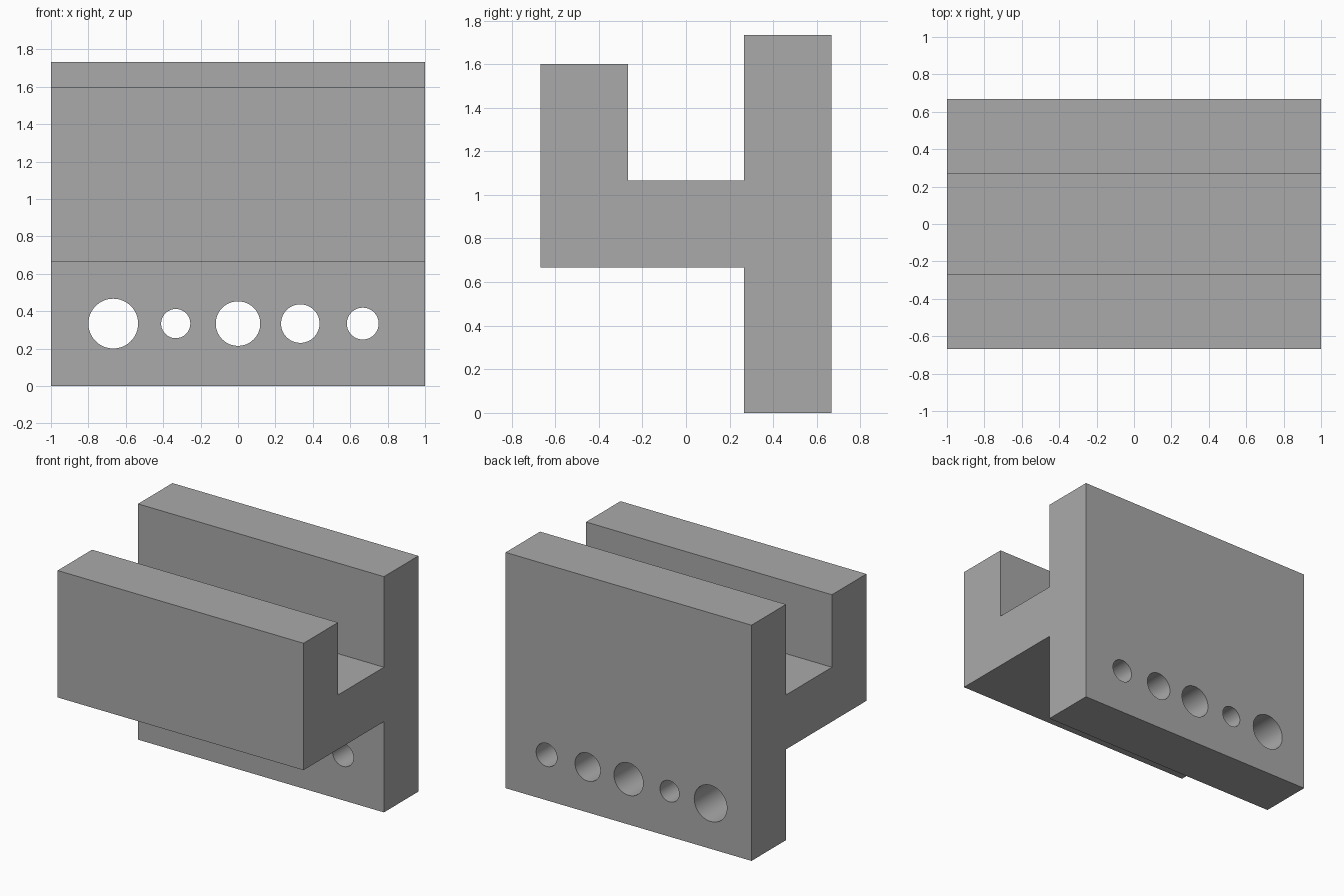
import bpy
import bmesh
import math

cube = bpy.data.objects.get("Cube")
if cube:
    bpy.data.objects.remove(cube, do_unlink=True)

grey = bpy.data.materials.new("plain_grey")
grey.use_nodes = True
colour = (0.4, 0.4, 0.4, 1)
grey.diffuse_color = colour
grey.node_tree.nodes["Principled BSDF"].inputs["Base Color"].default_value = colour

# Bracket cross-section (y, z), extruded along x
profile = [(0.267, 0), (0.667, 0), (0.667, 1.733), (0.267, 1.733), (0.267, 1.067),
           (-0.267, 1.067), (-0.267, 1.6), (-0.667, 1.6), (-0.667, 0.667), (0.267, 0.667)]
bm = bmesh.new()
face = bm.faces.new([bm.verts.new((-1, y, z)) for y, z in profile])
extruded = bmesh.ops.extrude_face_region(bm, geom=[face])["geom"]
bmesh.ops.translate(bm, vec=(2, 0, 0),
                    verts=[v for v in extruded if isinstance(v, bmesh.types.BMVert)])
bmesh.ops.recalc_face_normals(bm, faces=bm.faces)
mesh = bpy.data.meshes.new("channel_bracket")
bm.to_mesh(mesh)
bm.free()
mesh.materials.append(grey)
bracket = bpy.data.objects.new("channel_bracket", mesh)
bpy.context.collection.objects.link(bracket)
bpy.context.view_layer.objects.active = bracket

# Row of holes through the lower back plate (x, radius)
holes = [(-0.667, 0.133), (-0.333, 0.078), (0, 0.119), (0.333, 0.103), (0.667, 0.085)]
for x, radius in holes:
    bpy.ops.mesh.primitive_cylinder_add(vertices=64, radius=radius, depth=0.8,
                                        location=(x, 0.467, 0.334),
                                        rotation=(math.pi / 2, 0, 0))
    cutter = bpy.context.object
    cutter.name = "hole_cutter"
    cutter.hide_render = True
    cutter.data.materials.append(grey)
    bpy.context.view_layer.objects.active = bracket
    cut = bracket.modifiers.new("hole", 'BOOLEAN')
    cut.operation = 'DIFFERENCE'
    cut.solver = 'EXACT'
    cut.object = cutter
    bpy.ops.object.modifier_apply(modifier=cut.name)
    bpy.data.objects.remove(cutter, do_unlink=True)

# Smooth hole walls, crisp edges
bpy.ops.object.select_all(action='DESELECT')
bracket.select_set(True)
bpy.context.view_layer.objects.active = bracket
bpy.ops.object.shade_smooth_by_angle(angle=math.radians(30))
